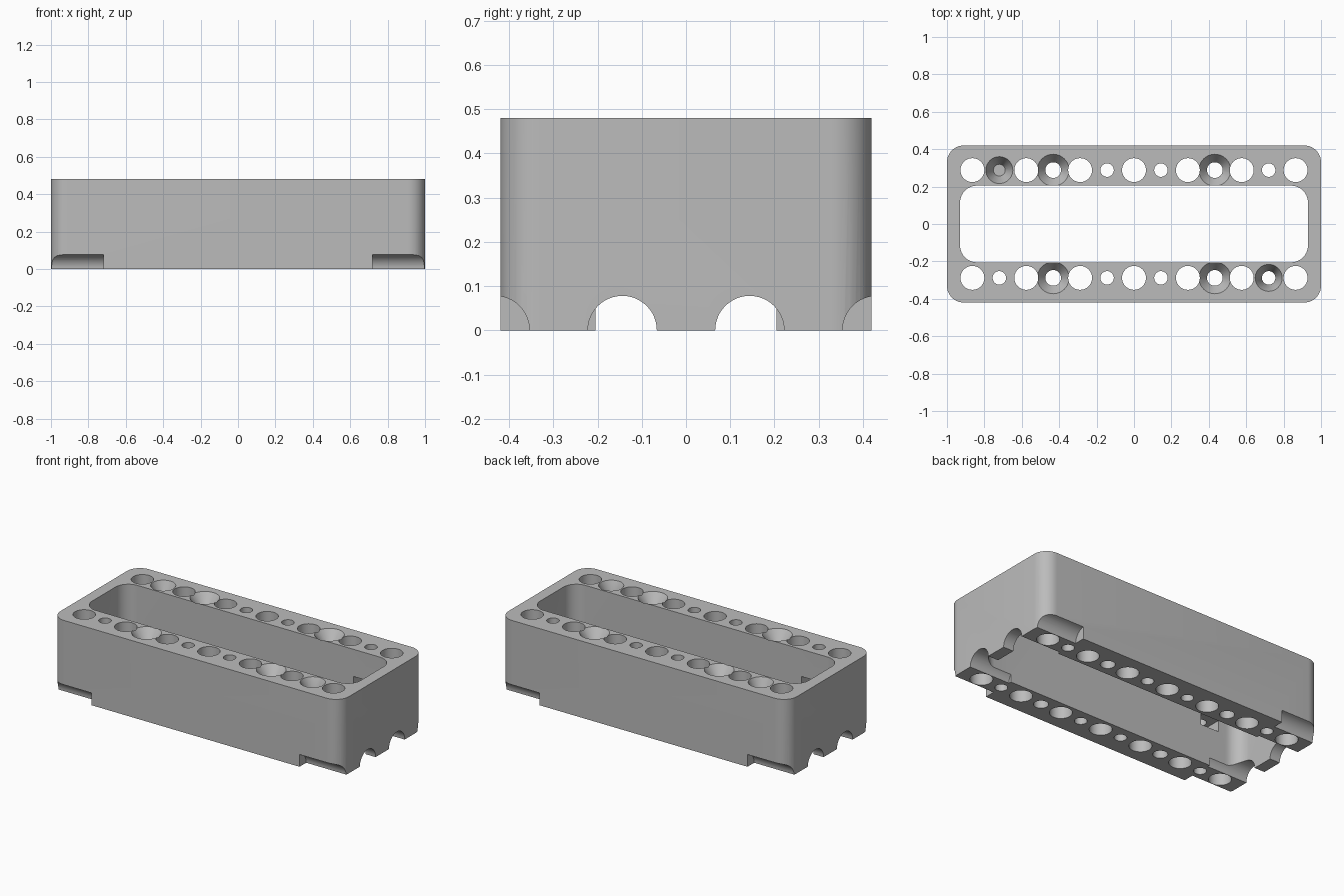
import bpy
import bmesh
import math
from mathutils import Matrix

if "Cube" in bpy.data.objects:
    bpy.data.objects.remove(bpy.data.objects["Cube"], do_unlink=True)

HEIGHT = 0.48
PITCH = 0.144          # spacing of the hole grid
ROW_Y = 2 * PITCH      # distance of each hole row from the centre line
SMALL, LARGE = 0.036, 0.064

grey = bpy.data.materials.new("plain_grey")
grey.use_nodes = True
colour = (0.5, 0.5, 0.5, 1)
grey.diffuse_color = colour
grey.node_tree.nodes["Principled BSDF"].inputs["Base Color"].default_value = colour


def make_object(name, bm):
    bmesh.ops.recalc_face_normals(bm, faces=bm.faces)
    mesh = bpy.data.meshes.new(name)
    bm.to_mesh(mesh)
    bm.free()
    mesh.materials.append(grey)
    obj = bpy.data.objects.new(name, mesh)
    bpy.context.collection.objects.link(obj)
    return obj


def rounded_block(name, half_x, half_y, radius, z0, z1, steps=10):
    """Rounded rectangle extruded upward."""
    bm = bmesh.new()
    verts = []
    for corner, (sx, sy) in enumerate([(1, 1), (-1, 1), (-1, -1), (1, -1)]):
        for i in range(steps + 1):
            a = math.pi / 2 * (corner + i / steps)
            verts.append(bm.verts.new((sx * (half_x - radius) + radius * math.cos(a),
                                       sy * (half_y - radius) + radius * math.sin(a), z0)))
    face = bm.faces.new(verts)
    top = bmesh.ops.extrude_face_region(bm, geom=[face])["geom"]
    bmesh.ops.translate(bm, vec=(0, 0, z1 - z0),
                        verts=[v for v in top if isinstance(v, bmesh.types.BMVert)])
    return make_object(name, bm)


def cone(name, x, y, z0, z1, r0, r1):
    """Upright cylinder or cone between two heights."""
    bm = bmesh.new()
    bmesh.ops.create_cone(bm, cap_ends=True, segments=40, radius1=r0, radius2=r1,
                          depth=z1 - z0,
                          matrix=Matrix.Translation((x, y, (z0 + z1) / 2)))
    return make_object(name, bm)


def countersink(x, y, r_hole, r_top, depth):
    """Cone slightly extended at both ends so the cut is clean."""
    slope = (r_top - r_hole) / depth
    e = 0.01
    return cone("countersink_cutter", x, y, HEIGHT - depth - e, HEIGHT + e,
                r_hole - slope * e, r_top + slope * e)


def groove(side, y):
    """Half-round channel running in from one end of the underside."""
    bm = bmesh.new()
    x0, x1 = 5 * PITCH, 1.1
    place = Matrix.Translation((side * (x0 + x1) / 2, y, 0)) @ Matrix.Rotation(math.pi / 2, 4, 'Y')
    bmesh.ops.create_cone(bm, cap_ends=True, segments=48, radius1=0.078, radius2=0.078,
                          depth=x1 - x0, matrix=place)
    return make_object("groove_cutter", bm)


def nut_slot(x, side):
    """Flat pocket opening into the inner wall."""
    bm = bmesh.new()
    y0, y1 = 0.15, ROW_Y + 0.064
    bmesh.ops.create_cube(bm, size=1, matrix=Matrix.Translation((x, side * (y0 + y1) / 2, 0.275))
                          @ Matrix.Diagonal((0.126, y1 - y0, 0.07, 1)))
    return make_object("nut_slot_cutter", bm)


# Body and central opening
body = rounded_block("mounting_block", 1.0, 0.42, 0.09, 0, HEIGHT)
cutters = [rounded_block("opening_cutter", 0.93, 0.205, 0.09, -0.1, HEIGHT + 0.1)]

# Two rows of alternating large and small through holes
for side in (-1, 1):
    for i in range(-6, 7):
        x, y = i * PITCH, side * ROW_Y
        r = LARGE if i % 2 == 0 else (0.042 if abs(i) == 3 else SMALL)
        cutters.append(cone("hole_cutter", x, y, -0.1, HEIGHT + 0.1, r, r))
        if abs(i) == 3:
            cutters.append(countersink(x, y, r, 0.085, 0.06))
        elif i == -5 * side:
            cutters.append(countersink(x, y, r, 0.072, 0.08))
        elif i == 5 * side:
            cutters.append(nut_slot(x, side))

# Channels under both ends
for side in (-1, 1):
    for k in (-3, -1, 1, 3):
        cutters.append(groove(side, k * PITCH))

# Cut everything out of the body
bpy.context.view_layer.objects.active = body
for cutter in cutters:
    cutter.hide_render = True
    mod = body.modifiers.new("cut", 'BOOLEAN')
    mod.operation = 'DIFFERENCE'
    mod.solver = 'EXACT'
    mod.object = cutter
    bpy.ops.object.modifier_apply(modifier=mod.name)
    bpy.data.objects.remove(cutter, do_unlink=True)

# Smooth the curved walls, keep the edges sharp
bpy.ops.object.select_all(action='DESELECT')
body.select_set(True)
bpy.ops.object.shade_smooth_by_angle(angle=math.radians(30))
